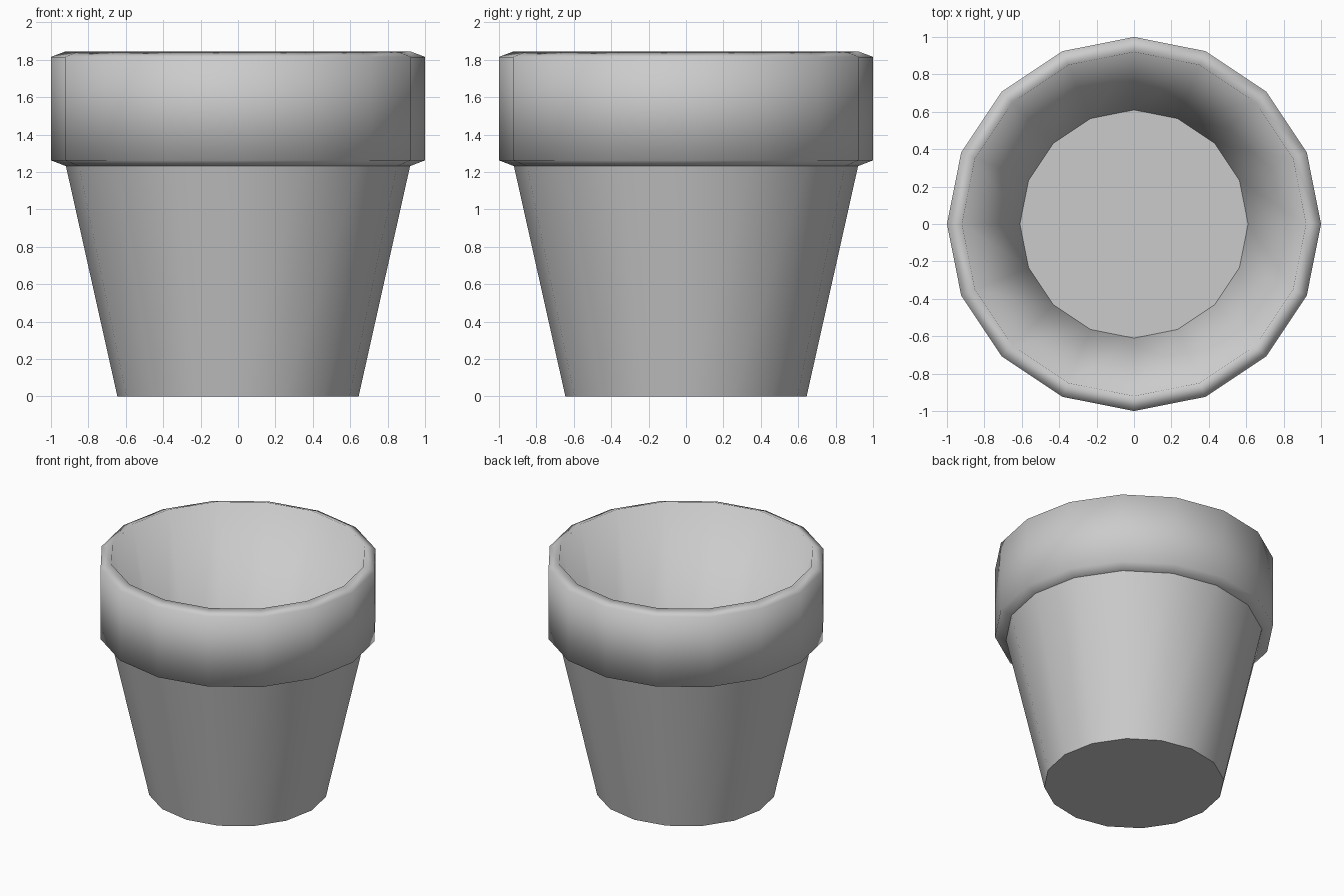
import bpy, bmesh
from math import cos, sin, tau

if "Cube" in bpy.data.objects:
    bpy.data.objects.remove(bpy.data.objects["Cube"])

SIDES = 16

# Pot cross-section (radius, height), from the base up, over the rim and down inside
profile = [(0.645, 0), (0.92, 1.231), (1.0, 1.262), (1.0, 1.815),
           (0.92, 1.845), (0.61, 0.38)]
sharp_rings = (0, 1, 5)  # base edge, underside of rim, inner floor edge

bm = bmesh.new()
rings = [[bm.verts.new((r * cos(tau * i / SIDES), r * sin(tau * i / SIDES), z))
          for i in range(SIDES)] for r, z in profile]

# Walls and rim
for low, high in zip(rings, rings[1:]):
    for i in range(SIDES):
        j = (i + 1) % SIDES
        bm.faces.new((low[i], low[j], high[j], high[i])).smooth = True

# Base underside and inner floor
bm.faces.new(rings[0][::-1])
bm.faces.new(rings[-1])

# Crisp edges
for k in sharp_rings:
    for i in range(SIDES):
        bm.edges.get((rings[k][i], rings[k][(i + 1) % SIDES])).smooth = False

mesh = bpy.data.meshes.new("flower_pot")
bm.to_mesh(mesh)
bm.free()
bpy.context.collection.objects.link(bpy.data.objects.new("flower_pot", mesh))
